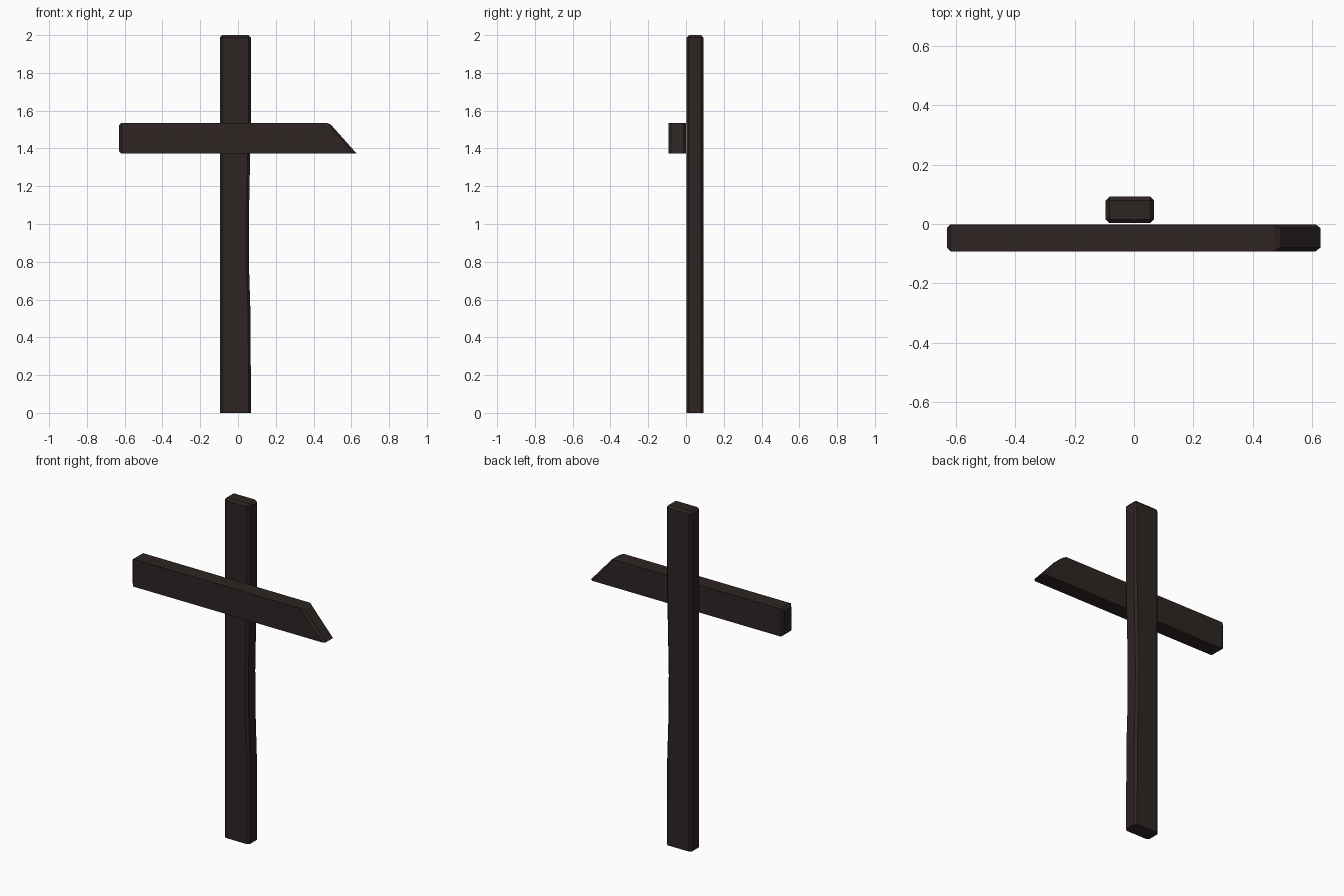
import bpy, bmesh

if "Cube" in bpy.data.objects:
    bpy.data.objects.remove(bpy.data.objects["Cube"])

wood = bpy.data.materials.new("dark_wood")
wood.diffuse_color = (0.027, 0.018, 0.017, 1)
wood.use_nodes = True
wood.node_tree.nodes["Principled BSDF"].inputs["Base Color"].default_value = wood.diffuse_color


def plank(name, outline, y0, y1, pick, width):
    """Extrude a front (x, z) outline from y0 to y1 and chamfer the picked edges."""
    bm = bmesh.new()
    face = bm.faces.new([bm.verts.new((x, y0, z)) for x, z in outline])
    ext = bmesh.ops.extrude_face_region(bm, geom=[face])
    for v in ext["geom"]:
        if isinstance(v, bmesh.types.BMVert):
            v.co.y = y1
    bmesh.ops.recalc_face_normals(bm, faces=bm.faces)
    edges = [e for e in bm.edges if pick(*(v.co for v in e.verts))]
    bmesh.ops.bevel(bm, geom=edges, offset=width, offset_type='OFFSET',
                    segments=1, profile=0.5, affect='EDGES')
    bmesh.ops.recalc_face_normals(bm, faces=bm.faces)
    me = bpy.data.meshes.new(name)
    bm.to_mesh(me)
    bm.free()
    me.materials.append(wood)
    ob = bpy.data.objects.new(name, me)
    bpy.context.collection.objects.link(ob)
    return ob


# Upright post: slightly worn right side, chamfered sides and top
def post_edge(a, b):
    upright = abs(a.z - b.z) > 0.1
    top = min(a.z, b.z) > 1.99
    return upright or top


plank("upright_post",
      [(-0.096, 0), (0.068, 0), (0.067, 0.5), (0.058, 0.78), (0.057, 1.0),
       (0.063, 1.3), (0.068, 1.5), (0.068, 2.0), (-0.096, 2.0)],
      0.003, 0.092, post_edge, 0.013)


# Crossbar: slanted right end, chamfers only around the two ends
def bar_edge(a, b):
    left_end = max(a.x, b.x) < -0.6
    slant = min(a.x, b.x) > 0.4 and max(a.z, b.z) > 1.5
    return left_end or slant


plank("crossbar",
      [(-0.63, 1.373), (0.628, 1.373), (0.484, 1.535), (-0.63, 1.535)],
      -0.092, -0.001, bar_edge, 0.012)
